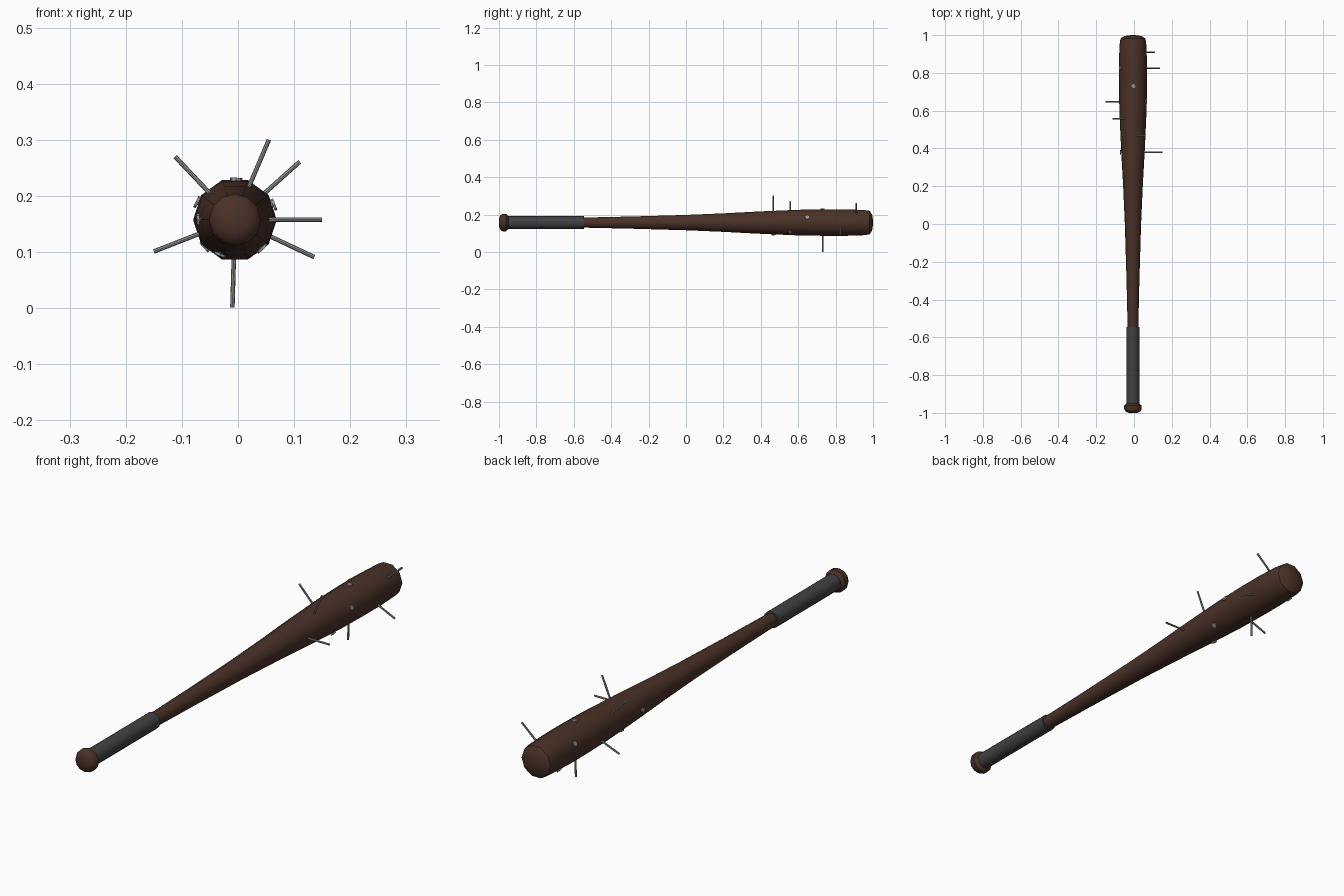
import bpy, math
from mathutils import Vector

if "Cube" in bpy.data.objects:
    bpy.data.objects.remove(bpy.data.objects["Cube"])

CX, CZ = -0.0055, 0.1575   # bat axis


def material(name, rgb):
    m = bpy.data.materials.new(name)
    m.diffuse_color = (*rgb, 1)
    m.use_nodes = True
    m.node_tree.nodes["Principled BSDF"].inputs["Base Color"].default_value = m.diffuse_color
    return m


WOOD = material("dark wood", (0.068, 0.031, 0.020))
TAPE = material("charcoal tape", (0.052, 0.054, 0.056))
STEEL = material("grey steel", (0.30, 0.31, 0.32))


def lathe(name, profile, sides, mat, angle=40):
    """Spin (y, radius) points about the bat axis."""
    verts, faces = [], []
    for y, r in profile:
        for i in range(sides):
            a = 2 * math.pi * i / sides
            verts.append((CX + r * math.cos(a), y, CZ + r * math.sin(a)))
    for k in range(len(profile) - 1):
        for i in range(sides):
            j = (i + 1) % sides
            faces.append((k * sides + i, (k + 1) * sides + i,
                          (k + 1) * sides + j, k * sides + j))
    last = (len(profile) - 1) * sides
    faces.append(tuple(range(sides)))
    faces.append(tuple(reversed(range(last, last + sides))))
    mesh = bpy.data.meshes.new(name)
    mesh.from_pydata(verts, [], faces)
    mesh.materials.append(mat)
    ob = bpy.data.objects.new(name, mesh)
    bpy.context.collection.objects.link(ob)
    bpy.context.view_layer.objects.active = ob
    ob.select_set(True)
    bpy.ops.object.shade_smooth_by_angle(angle=math.radians(angle))
    ob.select_set(False)
    return ob


# Tapered barrel with a softly domed end
lathe("bat_barrel", [(-0.56, 0.028), (-0.3, 0.034), (0.0, 0.043), (0.2, 0.052),
                     (0.4, 0.063), (0.6, 0.072), (0.75, 0.0745), (0.85, 0.0745),
                     (0.95, 0.071), (0.982, 0.066), (0.995, 0.045), (1.0, 0.012)],
      10, WOOD)

# Wrapped grip
lathe("handle_grip", [(-0.965, 0.034), (-0.545, 0.034)], 12, TAPE)

# End knob
lathe("handle_knob", [(-1.0, 0.022), (-0.992, 0.040), (-0.98, 0.0465),
                      (-0.962, 0.0465), (-0.95, 0.034)], 12, WOOD)


def cylinder(name, a, b, radius):
    d = b - a
    bpy.ops.mesh.primitive_cylinder_add(vertices=8, radius=radius,
                                        depth=d.length, location=(a + b) / 2)
    ob = bpy.context.object
    ob.name = name
    ob.rotation_euler = d.to_track_quat('Z', 'Y').to_euler()
    ob.data.materials.append(STEEL)


# Nails driven right through the barrel: tip x, y, tip z, head distance from axis
NAILS = [(-0.010, 0.73, 0.001, 0.075), (0.150, 0.38, 0.158, 0.068),
         (0.110, 0.91, 0.261, 0.075), (0.055, 0.467, 0.300, 0.070),
         (-0.112, 0.557, 0.270, 0.073), (-0.150, 0.648, 0.101, 0.077),
         (0.136, 0.825, 0.091, 0.077)]
for n, (x, y, z, h) in enumerate(NAILS, 1):
    axis, tip = Vector((CX, y, CZ)), Vector((x, y, z))
    out = (tip - axis).normalized()
    head = axis - out * h
    cylinder(f"nail_shank_{n}", head, tip, 0.004)
    cylinder(f"nail_head_{n}", head, head + out * 0.005, 0.011)
